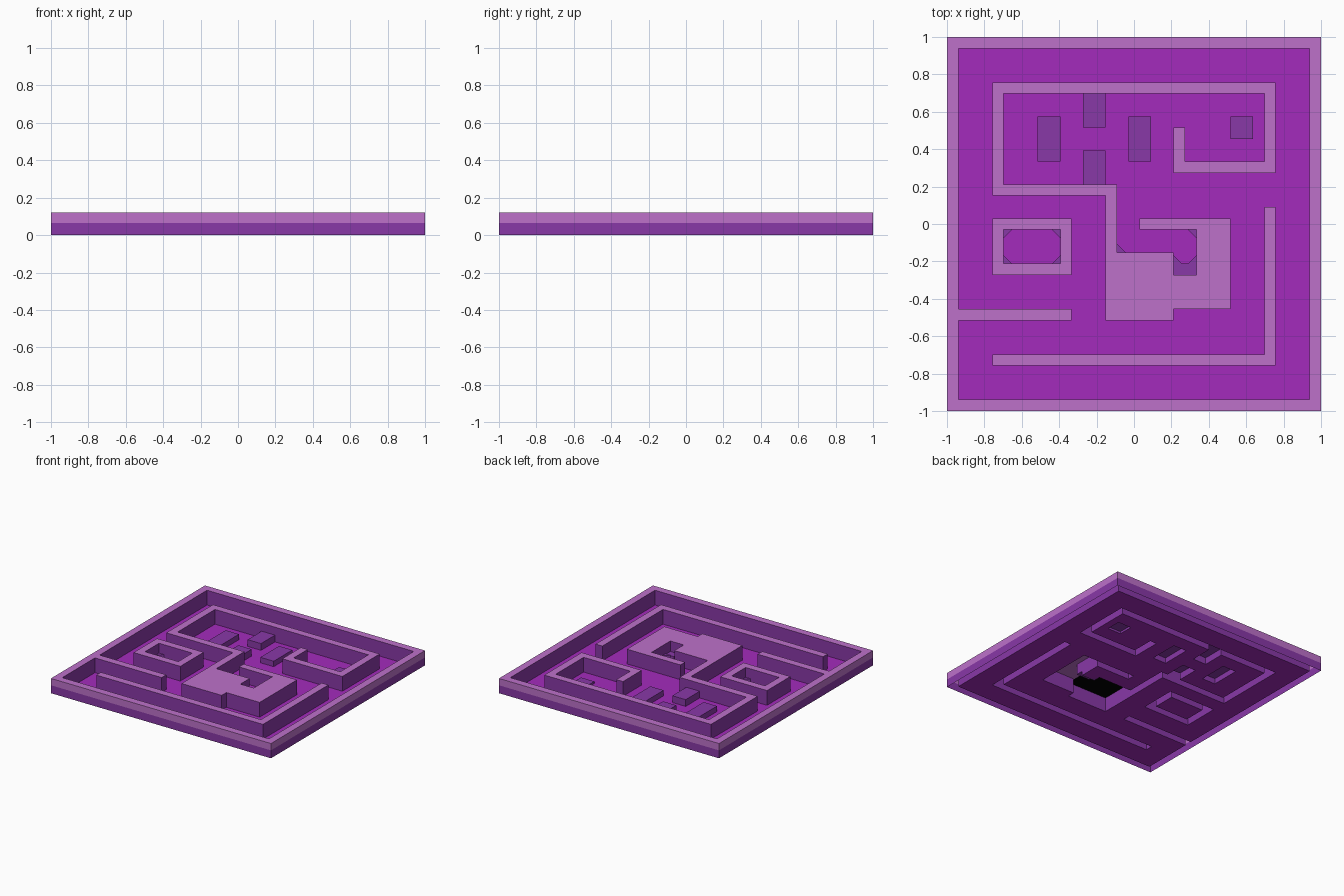
import bpy, bmesh, math

if "Cube" in bpy.data.objects:
    bpy.data.objects.remove(bpy.data.objects["Cube"])

N = 33
U = 2 / N            # one maze cell
H = 2 * U            # full wall height


def material(name, rgb):
    m = bpy.data.materials.new(name)
    m.diffuse_color = (*rgb, 1)
    m.use_nodes = True
    m.node_tree.nodes["Principled BSDF"].inputs["Base Color"].default_value = m.diffuse_color
    return m


PALE = material("pale_lilac", (0.51, 0.165, 0.59))
DARK = material("dark_purple", (0.25, 0.04, 0.39))
FLOOR = material("bright_magenta", (0.366, 0.024, 0.503))
BLACK = material("black", (0.0, 0.0, 0.0))

# Parts as (name, height, top material, cell rectangles x0 y0 x1 y1)
parts = [
    ("outer_wall", H, PALE, [(0, 0, 33, 1), (0, 32, 33, 33), (0, 0, 1, 33), (32, 0, 33, 33)]),
    ("upper_room_wall", H, PALE, [(4, 28, 29, 29), (4, 19, 5, 29), (28, 21, 29, 29),
                                  (20, 21, 29, 22), (20, 21, 21, 25), (4, 19, 15, 20),
                                  (14, 12, 15, 20)]),
    ("small_enclosure", H, PALE, [(4, 12, 11, 13), (4, 16, 11, 17), (4, 12, 5, 17), (10, 12, 11, 17)]),
    ("left_spur_wall", H, PALE, [(1, 8, 11, 9)]),
    ("lower_corner_wall", H, PALE, [(4, 4, 29, 5), (28, 4, 29, 18)]),
    ("central_mass", H, PALE, [(17, 16, 25, 17), (22, 9, 25, 17), (20, 9, 25, 12), (14, 8, 20, 14)]),
    ("side_blocks", 0.045, DARK, [(8, 22, 10, 26), (16, 22, 18, 26)]),
    ("end_blocks", U * 0.92, DARK, [(12, 25, 14, 28), (12, 20, 14, 23)]),
    ("low_plate", 0.018, DARK, [(25, 24, 27, 26)]),
    ("pit_step", 0.035, DARK, [(20, 12, 22, 13)]),
]

# Height map shared by all parts
height, owner = {}, {}
for name, h, mat, rects in parts:
    for x0, y0, x1, y1 in rects:
        for i in range(x0, x1):
            for j in range(y0, y1):
                if (i, j) not in owner:
                    height[i, j], owner[i, j] = h, name


def pos(i, j, z):
    return (-1 + i * U, -1 + j * U, z)


def finish(bm, name, mats, merge=True):
    bmesh.ops.remove_doubles(bm, verts=bm.verts, dist=1e-5)
    if merge:
        bmesh.ops.dissolve_limit(bm, angle_limit=math.radians(1), verts=bm.verts,
                                 edges=bm.edges, delimit={'MATERIAL'})
    me = bpy.data.meshes.new(name)
    bm.to_mesh(me)
    bm.free()
    for m in mats:
        me.materials.append(m)
    ob = bpy.data.objects.new(name, me)
    bpy.context.collection.objects.link(ob)
    return ob


def build(name, cells, mats):
    """Open-bottomed shell: tops plus sides wherever a neighbour is lower."""
    bm = bmesh.new()

    def quad(pts, mi):
        bm.faces.new([bm.verts.new(p) for p in pts]).material_index = mi

    for i, j in cells:
        h = height.get((i, j), 0)
        quad([pos(i, j, h), pos(i + 1, j, h), pos(i + 1, j + 1, h), pos(i, j + 1, h)], 0)
        for dx, dy, a, b in [(0, -1, (i, j), (i + 1, j)), (1, 0, (i + 1, j), (i + 1, j + 1)),
                             (0, 1, (i + 1, j + 1), (i, j + 1)), (-1, 0, (i, j + 1), (i, j))]:
            n = (i + dx, j + dy)
            low = height.get(n, 0)
            if low >= h - 1e-6:
                continue
            outside = not (0 <= n[0] < N and 0 <= n[1] < N)
            # outer rim faces are pale on the upper half only
            bands = [(0, 0.065, 1), (0.065, h, 0)] if outside else [(low, h, 1)]
            for z0, z1, mi in bands:
                quad([pos(*a, z0), pos(*b, z0), pos(*b, z1), pos(*a, z1)], mi)
    return finish(bm, name, mats)


for name, h, mat, rects in parts:
    build(name, [c for c in owner if owner[c] == name], [mat, DARK])

# Floor between the walls
build("floor", [(i, j) for i in range(N) for j in range(N) if (i, j) not in owner], [FLOOR, DARK])

# Small corner wedges in the enclosure and the pit
bm = bmesh.new()
for i, j, sx, sy in [(5, 13, 1, 1), (10, 13, -1, 1), (5, 16, 1, -1), (10, 16, -1, -1),
                     (22, 16, -1, -1), (22, 13, -1, 1), (20, 13, 1, 1), (15, 14, 1, 1)]:
    x, y, _ = pos(i, j, 0)
    s = 0.045
    tri = [(x, y), (x + sx * s, y), (x, y + sy * s)]
    f = bm.faces.new([bm.verts.new((*p, 0)) for p in tri])
    r = bmesh.ops.extrude_face_region(bm, geom=[f])
    for v in r["geom"]:
        if isinstance(v, bmesh.types.BMVert):
            v.co.z = 0.04
bmesh.ops.recalc_face_normals(bm, faces=bm.faces)
finish(bm, "corner_wedges", [DARK], merge=False)

# Black lining under the central mass, facing down
bm = bmesh.new()
z = H - 0.004
bm.faces.new([bm.verts.new(pos(*c, z)) for c in [(14, 8), (14, 14), (20, 14), (20, 8)]])
finish(bm, "underside_lining", [BLACK], merge=False)
